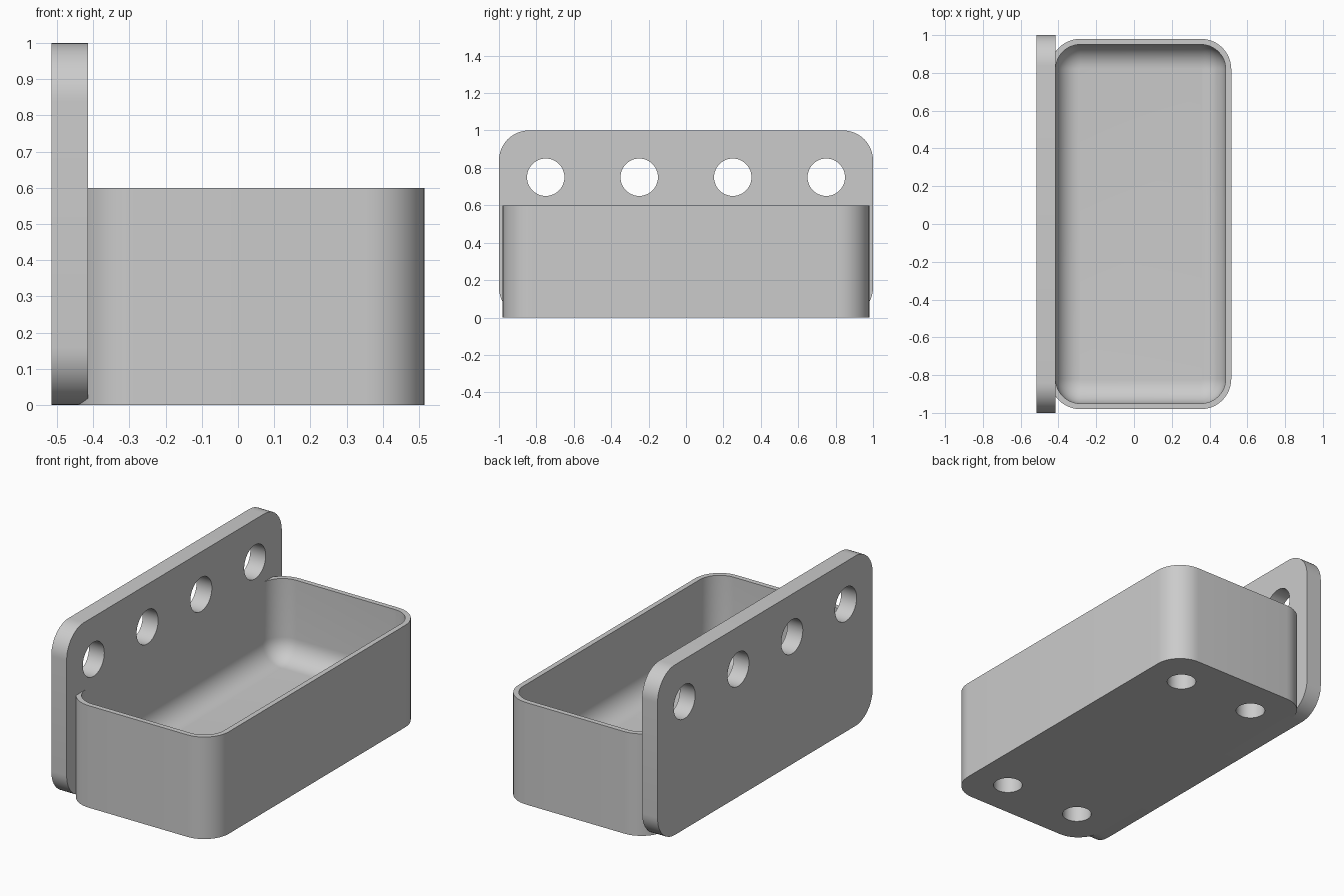
import bpy, bmesh
from math import sin, cos, pi, radians
from mathutils import Matrix

cube = bpy.data.objects.get("Cube")
if cube:
    bpy.data.objects.remove(cube, do_unlink=True)

grey = bpy.data.materials.new("plain grey")
grey.use_nodes = True
GREY = (0.6, 0.6, 0.6, 1)
grey.diffuse_color = GREY
grey.node_tree.nodes["Principled BSDF"].inputs["Base Color"].default_value = GREY


def rounded_rect(half_w, half_h, radius, steps=12):
    """Outline of a rounded rectangle, counter-clockwise."""
    points = []
    for corner, (sx, sy) in enumerate([(1, 1), (-1, 1), (-1, -1), (1, -1)]):
        for i in range(steps + 1):
            a = (corner + i / steps) * pi / 2
            points.append((sx * (half_w - radius) + radius * cos(a),
                           sy * (half_h - radius) + radius * sin(a)))
    return points


def loft(name, rings, matrix):
    """Skin a stack of (outline, height) rings and cap both ends."""
    bm = bmesh.new()
    loops = [[bm.verts.new((x, y, z)) for x, y in outline] for outline, z in rings]
    for low, high in zip(loops, loops[1:]):
        for i in range(len(low)):
            j = (i + 1) % len(low)
            bm.faces.new((low[i], low[j], high[j], high[i]))
    bm.faces.new(loops[0][::-1])
    bm.faces.new(loops[-1])
    bm.transform(matrix)
    bmesh.ops.recalc_face_normals(bm, faces=bm.faces)
    mesh = bpy.data.meshes.new(name)
    bm.to_mesh(mesh)
    bm.free()
    mesh.materials.append(grey)
    obj = bpy.data.objects.new(name, mesh)
    bpy.context.collection.objects.link(obj)
    return obj


def drill(obj, centers, radius, depth, rotation=(0, 0, 0)):
    """Cut round holes, then smooth the curved faces."""
    for center in centers:
        bpy.ops.mesh.primitive_cylinder_add(vertices=48, radius=radius, depth=depth,
                                            location=center, rotation=rotation)
        cutter = bpy.context.object
        cutter.hide_render = True
        cutter.data.materials.append(grey)
        bpy.ops.object.select_all(action='DESELECT')
        bpy.context.view_layer.objects.active = obj
        obj.select_set(True)
        mod = obj.modifiers.new("hole", 'BOOLEAN')
        mod.operation = 'DIFFERENCE'
        mod.solver = 'EXACT'
        mod.object = cutter
        bpy.ops.object.modifier_apply(modifier=mod.name)
        bpy.data.objects.remove(cutter, do_unlink=True)
    bpy.ops.object.shade_smooth_by_angle(angle=radians(30))


# Upright mounting plate with a row of four holes
upright = Matrix.Translation((-0.465, 0, 0.5)) @ Matrix(
    ((0, 0, 1, 0), (1, 0, 0, 0), (0, 1, 0, 0), (0, 0, 0, 1)))
outline = rounded_rect(1, 0.5, 0.16)
plate = loft("back_plate", [(outline, -0.05), (outline, 0.05)], upright)
drill(plate, [(-0.465, y, 0.75) for y in (-0.75, -0.25, 0.25, 0.75)],
      0.1, 0.3, (0, pi / 2, 0))

# Open tray: outer wall, rim, inner wall and a filleted floor
W, D, H, WALL, FLOOR, FILLET = 0.48, 0.98, 0.6, 0.03, 0.13, 0.125
outer = rounded_rect(W, D, 0.16)
rings = [(outer, 0), (outer, H), (rounded_rect(W - WALL, D - WALL, 0.13), H)]
for i in range(11):
    a = i / 10 * pi / 2
    inset = FILLET * (1 - cos(a))
    rings.append((rounded_rect(W - WALL - inset, D - WALL - inset, 0.13 - inset),
                  FLOOR + FILLET * (1 - sin(a))))
tray = loft("tray", rings, Matrix.Translation((0.035, 0, 0)))

# Blind round recesses under the tray
drill(tray, [(0.035 + sx * 0.25, sy * 0.75, 0) for sx in (-1, 1) for sy in (-1, 1)],
      0.08, 0.2)
